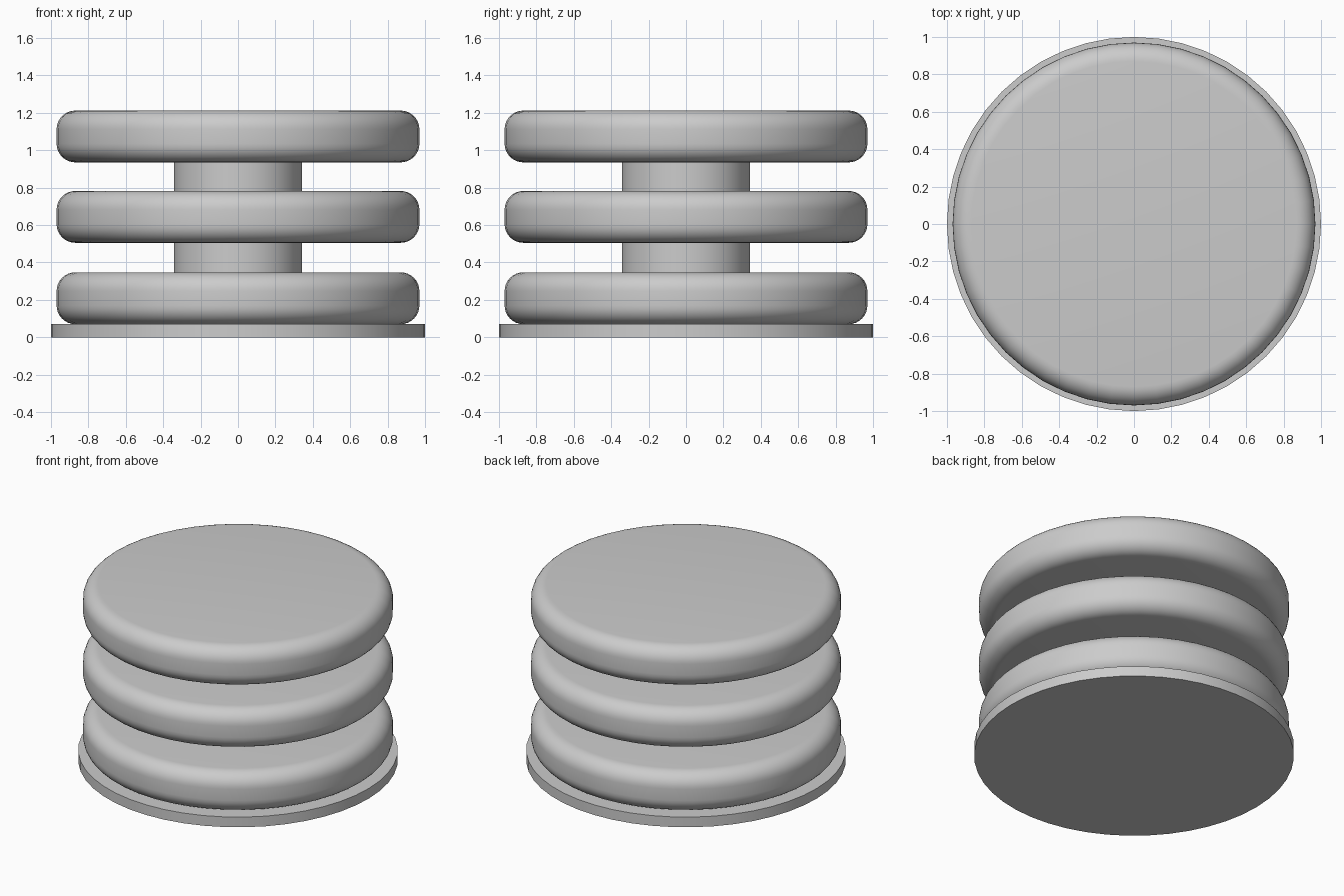
import bpy
import bmesh
import math

cube = bpy.data.objects.get("Cube")
if cube:
    bpy.data.objects.remove(cube, do_unlink=True)

SIDES = 48
grey = bpy.data.materials.new("light_grey")
grey.use_nodes = True
colour = (0.6, 0.6, 0.6, 1)
grey.diffuse_color = colour
grey.node_tree.nodes["Principled BSDF"].inputs["Base Color"].default_value = colour


def disc(name, radius, bottom, top, rounding=0):
    """Upright cylinder with optionally rounded rims."""
    bpy.ops.mesh.primitive_cylinder_add(
        vertices=SIDES, radius=radius, depth=top - bottom,
        location=(0, 0, (bottom + top) / 2))
    obj = bpy.context.object
    obj.name = name
    obj.data.materials.append(grey)
    if rounding:
        bm = bmesh.new()
        bm.from_mesh(obj.data)
        rims = [e for e in bm.edges
                if abs(e.verts[0].co.z - e.verts[1].co.z) < 1e-4]
        bmesh.ops.bevel(bm, geom=rims, offset=rounding, segments=8,
                        profile=0.5, affect='EDGES')
        bm.to_mesh(obj.data)
        bm.free()
    bpy.ops.object.shade_smooth_by_angle(angle=math.radians(35))
    return obj


# Thin base plate
disc("base_plate", 1.0, 0, 0.07)

# Three rounded plates, evenly stacked
for name, z in (("lower", 0.07), ("middle", 0.505), ("upper", 0.935)):
    disc(name + "_plate", 0.97, z, z + 0.277, 0.1)

# Short posts filling the gaps between plates
disc("lower_post", 0.343, 0.347, 0.505)
disc("upper_post", 0.343, 0.782, 0.935)
